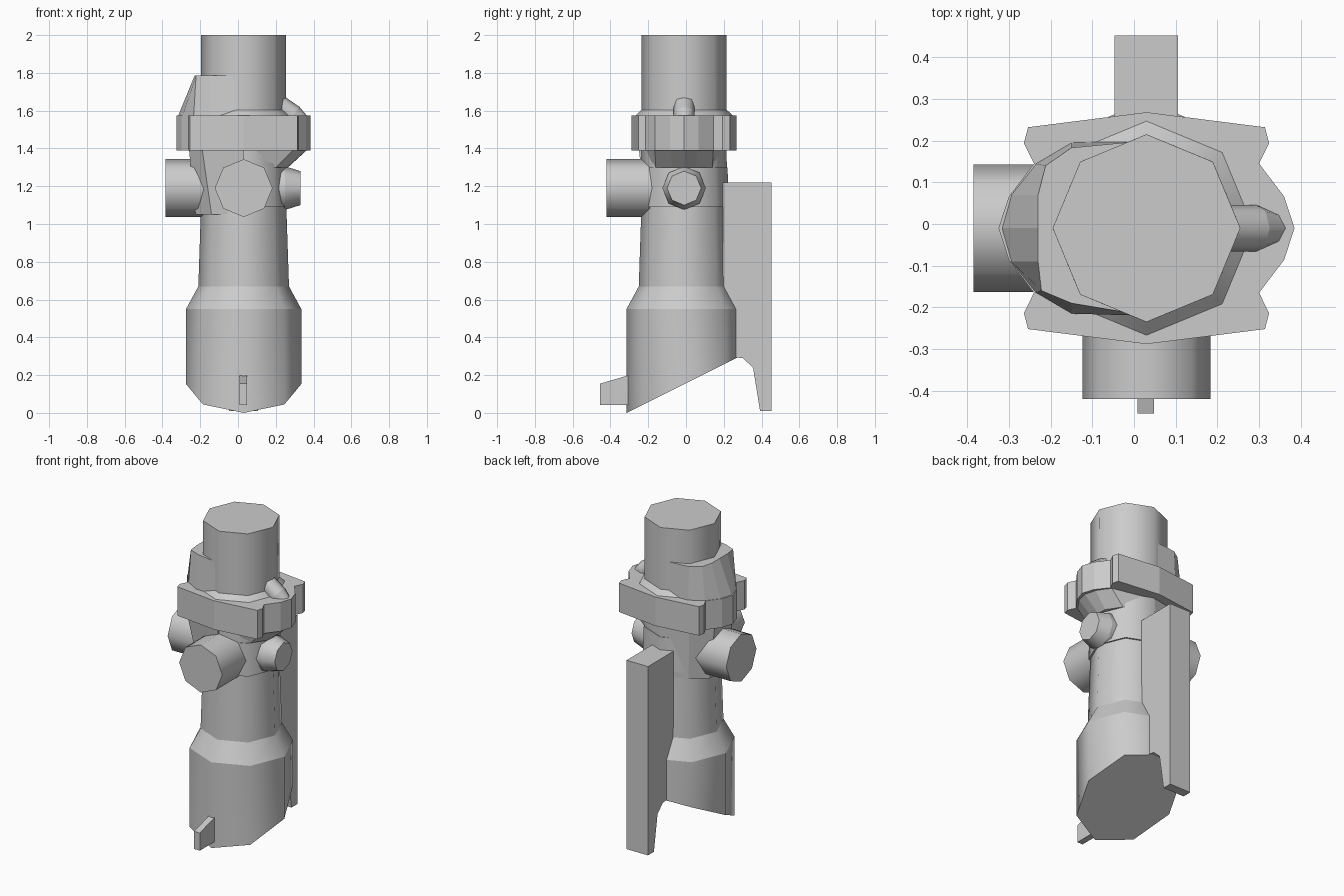
import bpy, bmesh
from math import cos, sin, pi
from mathutils import Vector

if "Cube" in bpy.data.objects:
    bpy.data.objects.remove(bpy.data.objects["Cube"])

CX, CY = 0.03, -0.01   # optical axis


def loft(name, rings, smooth=False):
    """Skin a list of equal-length closed rings and cap both ends."""
    bm = bmesh.new()
    loops = [[bm.verts.new(p) for p in r] for r in rings]
    n = len(loops[0])
    for a, b in zip(loops, loops[1:]):
        for i in range(n):
            f = bm.faces.new((a[i], a[(i + 1) % n], b[(i + 1) % n], b[i]))
            f.smooth = smooth
    bm.faces.new(loops[0])
    bm.faces.new(loops[-1])
    bmesh.ops.recalc_face_normals(bm, faces=bm.faces)
    bm.edges.index_update()
    # keep the rims crisp, the long edges soft
    for l in loops:
        for i in range(n):
            e = bm.edges.get((l[i], l[(i + 1) % n]))
            if e:
                e.smooth = False
    me = bpy.data.meshes.new(name)
    bm.to_mesh(me)
    bm.free()
    ob = bpy.data.objects.new(name, me)
    bpy.context.collection.objects.link(ob)
    return ob


def tube(name, start, axis, sections):
    """Octagonal lathe: sections are (distance along axis, radius)."""
    axis = Vector(axis).normalized()
    u = Vector((0, 1, 0)) if abs(axis.y) < 0.9 else Vector((0, 0, 1))
    v = axis.cross(u)
    rings = [[Vector(start) + axis * d + (u * cos(k * pi / 4) + v * sin(k * pi / 4)) * r
              for k in range(8)] for d, r in sections]
    return loft(name, rings, True)


def flat(pts, z):
    return [(x, y, z) for x, y in pts]


def prism_x(name, x0, x1, pts):
    return loft(name, [[(x, y, z) for y, z in pts] for x in (x0, x1)])


# Main body, with slanted lower end
body = tube("scope_body", (CX, CY, 0), (0, 0, 1),
            [(0, 0.305), (0.55, 0.305), (0.67, 0.24), (1.09, 0.226), (2.0, 0.225)])
for v in body.data.vertices:
    if v.co.z < 0.1:
        v.co.z = (v.co.y - CY + 0.305) * 0.5

# Turret housing
tube("turret_housing", (CX, CY, 1.09), (0, 0, 1), [(0, 0.236), (0.21, 0.23)])

# Adjustment turrets
tube("front_turret", (CX, -0.1, 1.19), (0, -1, 0), [(0, 0.153), (0.32, 0.153)])
tube("left_turret", (-0.1, CY, 1.19), (-1, 0, 0), [(0, 0.153), (0.285, 0.153)])
tube("right_turret", (0.2, CY, 1.19), (1, 0, 0), [(0, 0.115), (0.05, 0.115), (0.13, 0.09)])

# Left block under the collar
low = [(0.03, -0.21), (-0.14, -0.19), (-0.225, -0.10), (-0.225, 0.08), (-0.13, 0.16), (0.03, 0.21)]
high = [(0.03, -0.25), (-0.19, -0.24), (-0.26, -0.10), (-0.26, 0.08), (-0.15, 0.18), (0.03, 0.215)]
loft("left_block", [flat(low, 1.05), flat(high, 1.40)])

# Right flare under the collar
low = [(0.1, -0.19), (0.2, -0.16), (0.26, -0.07), (0.265, -0.01), (0.26, 0.05), (0.2, 0.14), (0.1, 0.17)]
high = [(0.1, -0.21), (0.3, -0.165), (0.355, -0.085), (0.375, -0.01), (0.355, 0.065), (0.3, 0.145), (0.1, 0.19)]
loft("right_flare", [flat(low, 1.30), flat(high, 1.40)])

# Collar: one quarter outline about the axis, mirrored both ways
quarter = [(0.355, 0), (0.33, 0.076), (0.27, 0.155), (0.294, 0.204), (0.284, 0.242), (0, 0.278)]
half = quarter + [(-x, y) for x, y in quarter[-2::-1]]
outline = [(CX + x, CY + y) for x, y in half + [(x, -y) for x, y in half[-2:0:-1]]]
loft("collar", [flat(outline, 1.39), flat(outline, 1.575)])

# Low cone where the tube meets the collar
tube("collar_cone", (CX, CY, 1.57), (0, 0, 1), [(0, 0.262), (0.035, 0.225)])

# Left shroud rising above the collar
low = [(0.03, 0.2), (-0.15, 0.195), (-0.235, 0.145), (-0.295, 0.07), (-0.318, -0.01),
       (-0.295, -0.09), (-0.235, -0.165), (-0.15, -0.215), (0.03, -0.22)]
high = [(0.03, 0.2), (-0.15, 0.183), (-0.212, 0.14), (-0.23, 0.07), (-0.23, -0.01),
        (-0.23, -0.09), (-0.222, -0.16), (-0.15, -0.19), (0.03, -0.22)]
loft("left_shroud", [flat(low, 1.57), flat(high, 1.785)])

# Slanted pod on the right of the collar
tube("right_pod", (0.17, CY, 1.66), (0.82, 0, -0.57), [(0, 0.056), (0.15, 0.056), (0.21, 0.04), (0.25, 0.015)])

# Mounting rail at the back
prism_x("mount_rail", -0.047, 0.105,
        [(0.195, 1.22), (0.452, 1.22), (0.452, 0.01), (0.392, 0.01),
         (0.355, 0.24), (0.30, 0.29), (0.195, 0.30)])

# Small fin at the lower front
prism_x("front_fin", 0.008, 0.048,
        [(-0.455, 0.042), (-0.455, 0.155), (-0.31, 0.197), (-0.25, 0.197), (-0.25, 0.042)])
